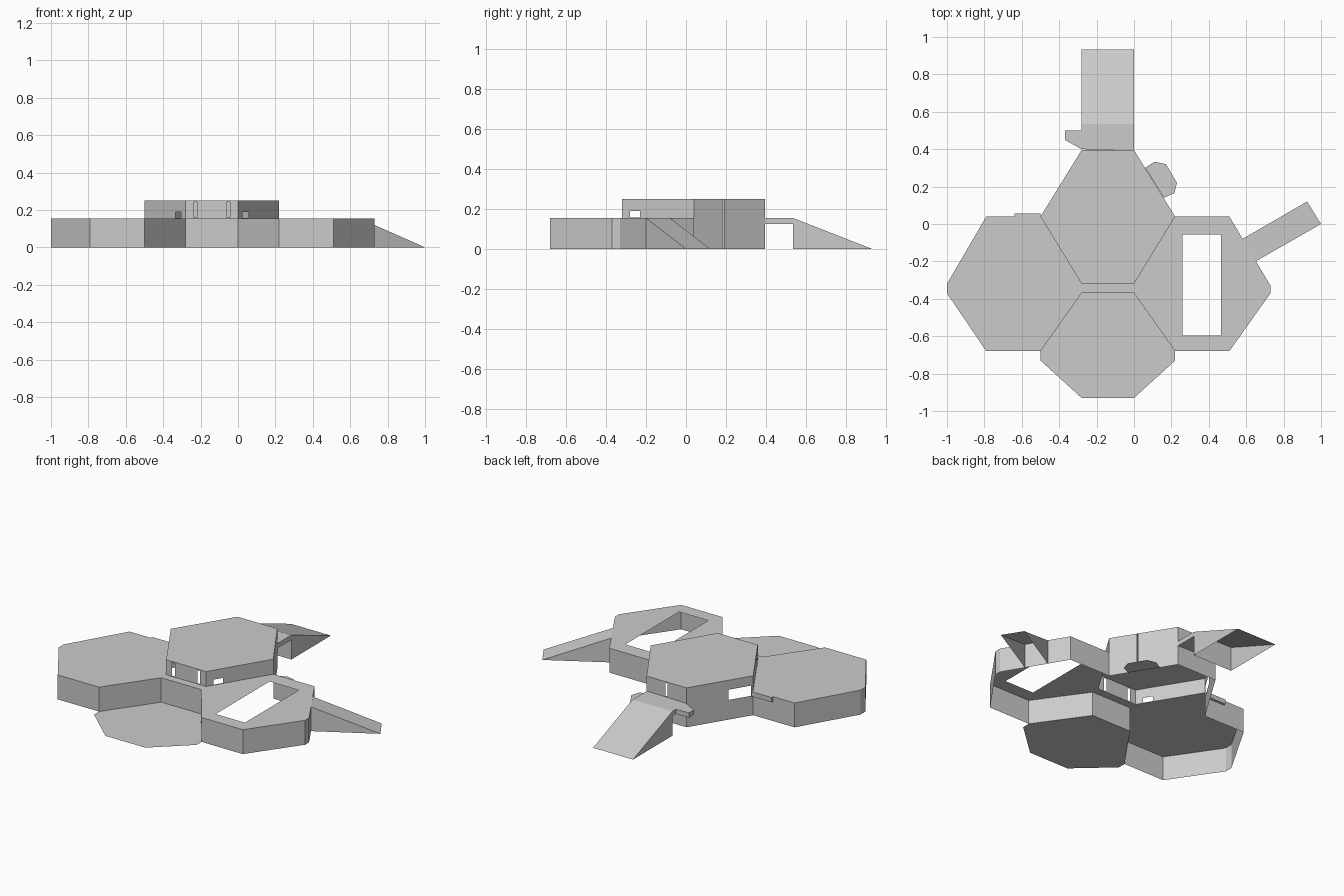
import bpy, bmesh
from mathutils import Vector

if "Cube" in bpy.data.objects:
    bpy.data.objects.remove(bpy.data.objects["Cube"])

H, TOP, BEAM = 0.155, 0.25, 0.125   # lower roof, upper roof, beam underside


def fill(bm, loops, normal):
    """Flat sheet bounded by the first loop, the other loops are holes."""
    normal = Vector(normal)
    edges = []
    for loop in loops:
        vs = [bm.verts.new(p) for p in loop]
        edges += [bm.edges.new((vs[i - 1], vs[i])) for i in range(len(vs))]
    res = bmesh.ops.triangle_fill(bm, use_beauty=True, use_dissolve=False,
                                  edges=edges, normal=normal)
    for f in res['geom']:
        if isinstance(f, bmesh.types.BMFace):
            f.normal_update()
            if f.normal.dot(normal) < 0:
                f.normal_flip()


def plate(bm, outline, z, holes=(), up=1):
    fill(bm, [[(x, y, z) for x, y in l] for l in (outline, *holes)], (0, 0, up))


def wall(bm, a, b, z0, z1, openings=()):
    """Vertical sheet from a to b; openings are (t0, t1, z0, z1)."""
    def rect(t0, t1, lo, hi):
        def at(t, z):
            return (a[0] + (b[0] - a[0]) * t, a[1] + (b[1] - a[1]) * t, z)
        return [at(t0, lo), at(t1, lo), at(t1, hi), at(t0, hi)]
    loops = [rect(0, 1, z0, z1)] + [rect(*o) for o in openings]
    fill(bm, loops, (b[1] - a[1], a[0] - b[0], 0))


def finish(name, bm):
    bmesh.ops.remove_doubles(bm, verts=bm.verts[:], dist=1e-5)
    me = bpy.data.meshes.new(name)
    bm.to_mesh(me)
    bm.free()
    bpy.context.collection.objects.link(bpy.data.objects.new(name, me))


def slab(name, outline, z0, z1):
    bm = bmesh.new()
    plate(bm, outline, z1)
    plate(bm, outline, z0, up=-1)
    for i in range(len(outline)):
        wall(bm, outline[i - 1], outline[i], z0, z1)
    finish(name, bm)


def ramp(name, a, b, c, d, z, back):
    """Open-bottomed wedge: top edge a-b at height z, toe c-d on the ground."""
    bm = bmesh.new()
    A, B = [bm.verts.new((*p, z)) for p in (a, b)]
    A0, B0, C, D = [bm.verts.new((*p, 0)) for p in (a, b, c, d)]
    for f in ((A, D, C, B), (A, A0, D), (B, C, B0)):
        bm.faces.new(f)
    if back:
        bm.faces.new((A, B, B0, A0))
    bm.normal_update()
    finish(name, bm)


# lower shell: two joined hexagonal rooms, open underneath, skylight on the right
low = [(-.5, .04), (-.79, .04), (-1, -.32), (-1, -.37), (-.79, -.68), (-.5, -.68),
       (-.28, -.37), (0, -.37), (.22, -.68), (.51, -.68), (.73, -.37), (.73, -.33),
       (.51, .04), (.22, .04), (0, -.32), (-.28, -.32)]
bm = bmesh.new()
plate(bm, low, H, [[(.26, -.595), (.465, -.595), (.465, -.055), (.26, -.055)]])
for i in range(13):
    wall(bm, low[i], low[i + 1], 0, H)
finish("lower_shell", bm)

# upper hexagonal room: short front walls, full-height rear walls
hexa = [(-.5, .04), (-.28, -.32), (0, -.32), (.22, .04), (0, .395), (-.28, .395)]
bm = bmesh.new()
plate(bm, hexa, TOP)
wall(bm, hexa[0], hexa[1], H, TOP, [(.75, .89, H + .003, .19)])
wall(bm, hexa[1], hexa[2], H, TOP, [(.15, .22, H + .005, .243), (.78, .85, H + .005, .243)])
wall(bm, hexa[2], hexa[3], H, TOP, [(.11, .25, H + .003, .19)])
wall(bm, hexa[3], hexa[4], 0, TOP, [(.40, .42, .003, .247)])
wall(bm, hexa[4], hexa[5], 0, TOP, [(.47, .53, H + .005, .243)])
wall(bm, hexa[5], hexa[0], 0, TOP, [(.63, .97, BEAM, .19)])
finish("upper_room", bm)

# flat ground pads
for name, outline in (
    ("front_pad", [(-.28, -.37), (-.5, -.68), (-.5, -.73), (-.28, -.93),
                   (0, -.93), (.22, -.73), (.22, -.68), (0, -.37)]),
    ("rear_pad", [(.06, .3), (.16, .14), (.215, .165), (.23, .22), (.17, .32), (.11, .333)]),
):
    bm = bmesh.new()
    plate(bm, outline, 0)
    finish(name, bm)

# rear bridge with side spur, and the small ledge beside the left room
slab("rear_bridge", [(0, .395), (0, .535), (-.28, .535), (-.28, .5), (-.37, .5),
                     (-.37, .45), (-.28, .4)], BEAM, H)
slab("left_ledge", [(-.5, .04), (-.5, .055), (-.64, .055), (-.64, .04)], BEAM, H)

# sloping ramps
ramp("rear_ramp", (-.28, .535), (0, .535), (0, .932), (-.28, .932), H, True)
ramp("side_ramp", (.58, -.08), (.65, -.2), (1, 0), (.925, .12), H, False)
